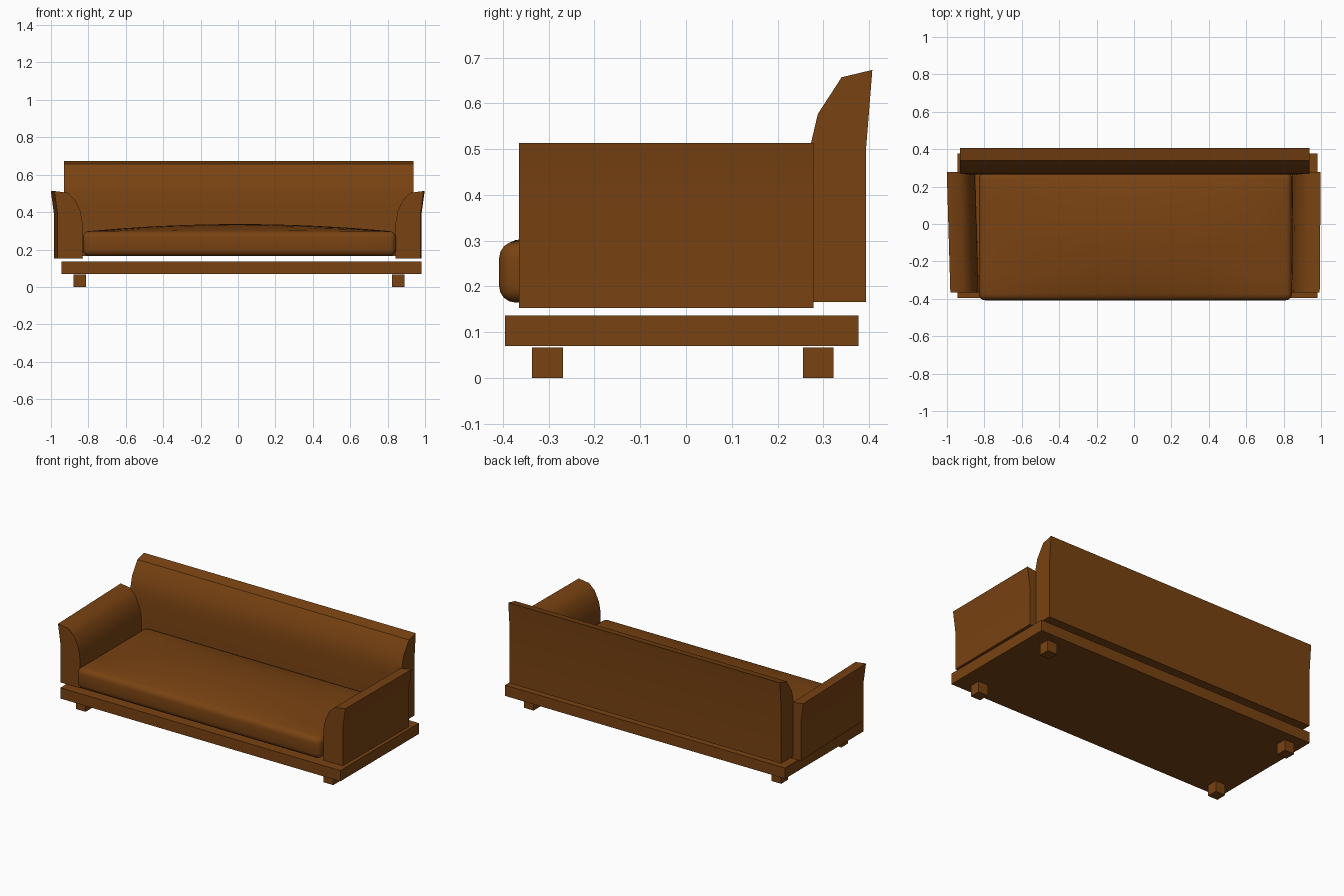
import bpy, bmesh, math
from mathutils import Vector

cube = bpy.data.objects.get("Cube")
if cube:
    bpy.data.objects.remove(cube)

brown = bpy.data.materials.new("warm brown")
brown.use_nodes = True
colour = (0.19, 0.055, 0.006, 1)
brown.diffuse_color = colour
bsdf = brown.node_tree.nodes["Principled BSDF"]
bsdf.inputs["Base Color"].default_value = colour
bsdf.inputs["Roughness"].default_value = 0.8


def finish(name, bm, smooth=None):
    bmesh.ops.recalc_face_normals(bm, faces=bm.faces)
    mesh = bpy.data.meshes.new(name)
    bm.to_mesh(mesh)
    bm.free()
    mesh.materials.append(brown)
    obj = bpy.data.objects.new(name, mesh)
    bpy.context.collection.objects.link(obj)
    if smooth:
        bpy.ops.object.select_all(action='DESELECT')
        obj.select_set(True)
        bpy.context.view_layer.objects.active = obj
        bpy.ops.object.shade_smooth_by_angle(angle=math.radians(smooth))
    return obj


def box_mesh(low, high):
    low, high = Vector(low), Vector(high)
    bm = bmesh.new()
    bmesh.ops.create_cube(bm, size=1)
    for v in bm.verts:
        v.co = (low + high) / 2 + v.co * (high - low)
    return bm


def sweep(name, start, end, smooth):
    """Close a solid between two matching end outlines."""
    bm = bmesh.new()
    a = [bm.verts.new(p) for p in start]
    b = [bm.verts.new(p) for p in end]
    bm.faces.new(a)
    bm.faces.new(b)
    for i in range(len(a)):
        j = (i + 1) % len(a)
        bm.faces.new((a[i], a[j], b[j], b[i]))
    return finish(name, bm, smooth)


# Platform and feet
finish("base_platform", box_mesh((-0.945, -0.395, 0.07), (0.98, 0.377, 0.137)))
for side, x in (("right", -0.88), ("left", 0.823)):
    for end, y in (("front", -0.336), ("back", 0.255)):
        finish(f"{end}_{side}_foot", box_mesh((x, y, 0), (x + 0.067, y + 0.067, 0.067)))

# Arms: flared outside, rounded over inside, each slightly turned
arm = [(0.965, 0.153), (0.965, 0.39), (0.982, 0.513), (0.91, 0.503),
       (0.872, 0.468), (0.843, 0.405), (0.832, 0.345), (0.83, 0.153)]
for name, sign, front, back in (("right_arm", -1, 0, 0.019), ("left_arm", 1, 0.011, 0.016)):
    sweep(name, [(sign * (x + front), -0.365, z) for x, z in arm],
          [(sign * (x + back), 0.278, z) for x, z in arm], 35)

# Backrest with a sloped upper cushion
back = [(0.393, 0.166), (0.393, 0.498), (0.407, 0.673), (0.34, 0.657),
        (0.288, 0.577), (0.271, 0.505), (0.265, 0.44), (0.265, 0.166)]
sweep("backrest", [(-0.93, y, z) for y, z in back], [(0.937, y, z) for y, z in back], 28)

# Seat cushion: rounded slab with a gently crowned top
bm = box_mesh((-0.83, -0.408, 0.165), (0.845, 0.275, 0.298))
bmesh.ops.bevel(bm, geom=list(bm.edges), offset=0.035, segments=4, profile=0.5, affect='EDGES')
for axis, low, high, steps in ((0, -0.78, 0.79, 12), (1, -0.35, 0.22, 8)):
    for i in range(1, steps):
        at, normal = Vector(), Vector()
        at[axis] = low + (high - low) * i / steps
        normal[axis] = 1
        bmesh.ops.bisect_plane(bm, geom=bm.verts[:] + bm.edges[:] + bm.faces[:],
                               plane_co=at, plane_no=normal)
for v in bm.verts:
    if v.co.z > 0.29:
        u = min(1, abs(v.co.x - 0.0075) / 0.81)
        w = min(1, abs(v.co.y + 0.066) / 0.32)
        v.co.z += 0.038 * (1 - u * u) * (1 - w * w)
finish("seat_cushion", bm, 40)
